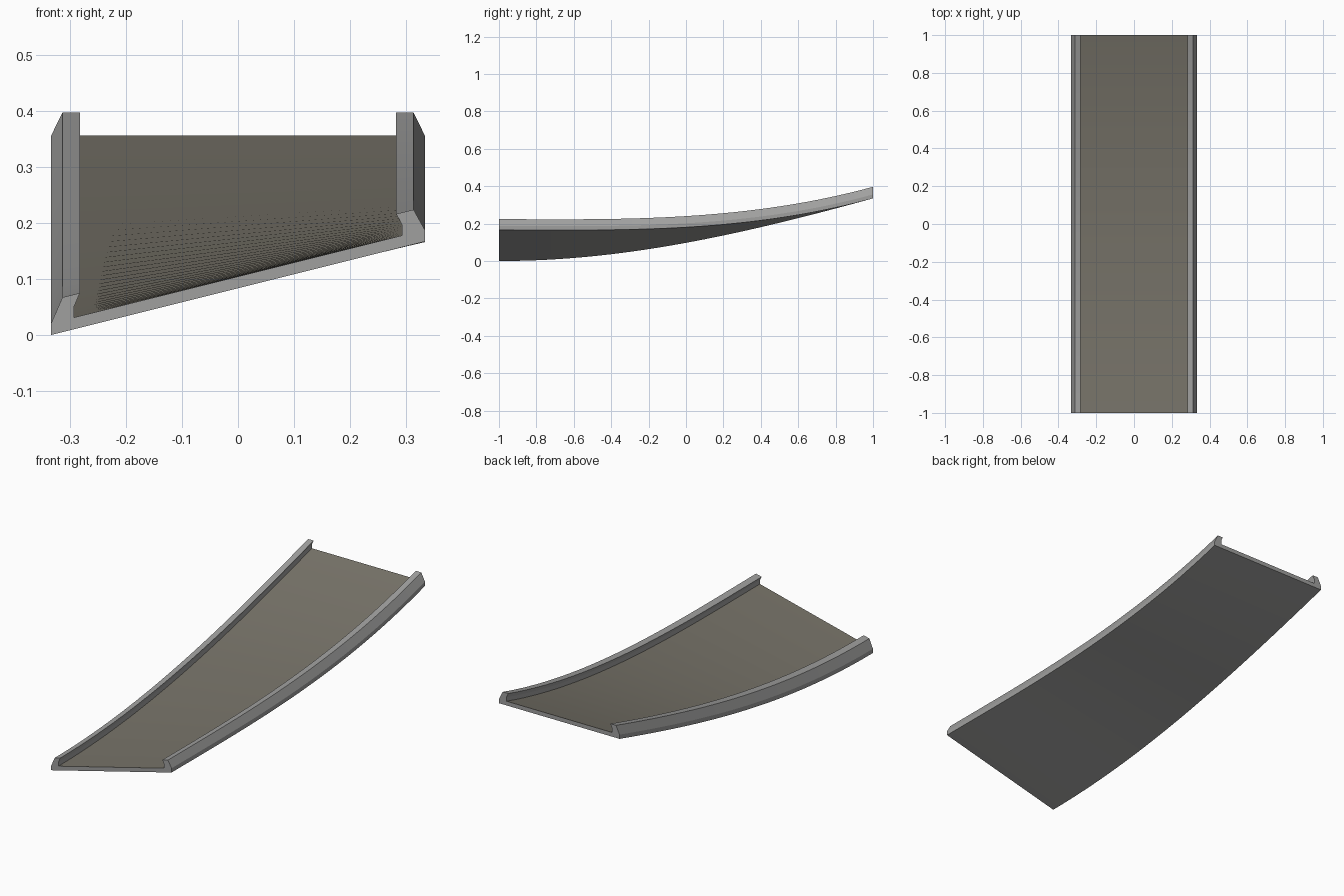
import bpy, bmesh

if "Cube" in bpy.data.objects:
    bpy.data.objects.remove(bpy.data.objects["Cube"])


def material(name, rgb):
    m = bpy.data.materials.new(name)
    m.diffuse_color = (*rgb, 1.0)
    m.use_nodes = True
    m.node_tree.nodes["Principled BSDF"].inputs["Base Color"].default_value = m.diffuse_color
    return m


rail_grey = material("rail grey", (0.35, 0.35, 0.345))
road_grey = material("warm road grey", (0.19, 0.177, 0.145))

# Left half of the channel section: (x, height above the underside)
half = [(-0.333, 0.0), (-0.333, 0.021), (-0.313, 0.062), (-0.282, 0.062),
        (-0.292, 0.041), (-0.292, 0.021)]
section = half + [(-x, h) for x, h in reversed(half)]
n = len(section)
FLOOR = len(half) - 1      # edge joining the two halves is the road surface
STEPS = 40


def underside(x, y):
    """Climbing centre line plus a bank that eases out to level."""
    s = (y + 1) / 2
    centre = 0.0835 + 0.2515 * s ** 2.18
    bank = 0.25 * (1 - s * s * (3 - 2 * s))
    return centre + bank * x


# Sweep the section along the banked, rising path
bm = bmesh.new()
rings = []
for i in range(STEPS + 1):
    y = -1 + 2 * i / STEPS
    rings.append([bm.verts.new((x, y, underside(x, y) + h)) for x, h in section])
for a, b in zip(rings, rings[1:]):
    for k in range(n):
        j = (k + 1) % n
        f = bm.faces.new((a[k], a[j], b[j], b[k]))
        f.material_index = 1 if k == FLOOR else 0

# End caps
bm.faces.new(rings[0])
bm.faces.new(list(reversed(rings[-1])))
bmesh.ops.recalc_face_normals(bm, faces=bm.faces)

mesh = bpy.data.meshes.new("banked_ramp_track")
bm.to_mesh(mesh)
bm.free()
mesh.materials.append(rail_grey)
mesh.materials.append(road_grey)
track = bpy.data.objects.new("banked_ramp_track", mesh)
bpy.context.collection.objects.link(track)

# Smooth along the sweep, crisp along the section edges
bpy.context.view_layer.objects.active = track
track.select_set(True)
bpy.ops.object.shade_smooth_by_angle(angle=0.3)
